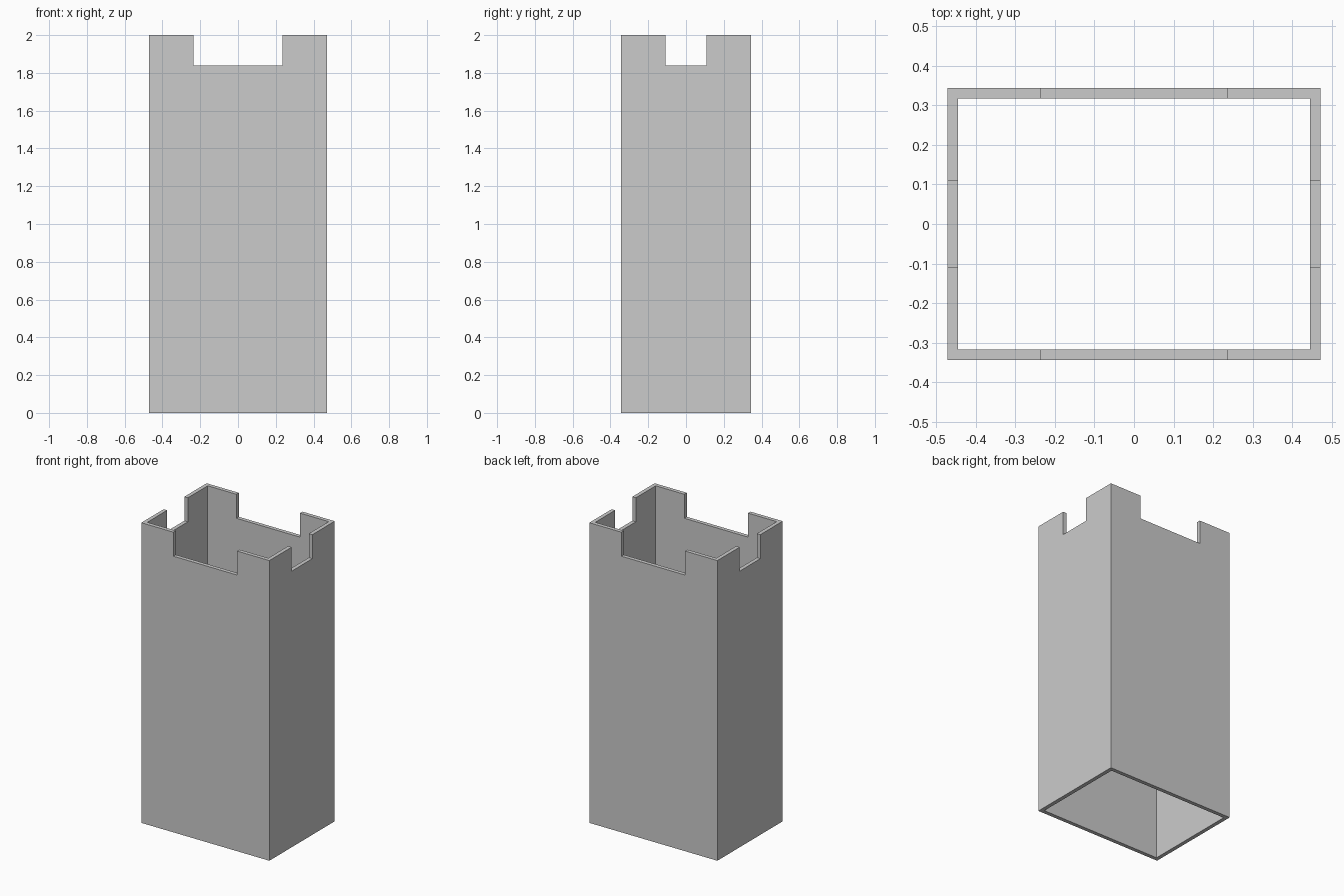
import bpy
import bmesh

# Remove the default cube
cube = bpy.data.objects.get("Cube")
if cube:
    bpy.data.objects.remove(cube, do_unlink=True)

HALF_X, HALF_Y, HEIGHT = 0.472, 0.344, 2.0
NOTCH_X, NOTCH_Y, NOTCH_Z = 0.235, 0.109, 1.84
WALL = 0.026

# Plain grey
grey = bpy.data.materials.new("plain_grey")
grey.use_nodes = True
colour = (0.6, 0.6, 0.6, 1.0)
grey.diffuse_color = colour
grey.node_tree.nodes["Principled BSDF"].inputs["Base Color"].default_value = colour

# Counter-clockwise outline: three points around each corner
outline = []
for sx, sy in ((1, -1), (1, 1), (-1, 1), (-1, -1)):
    corner = [(sx * NOTCH_X, sy * HALF_Y),
              (sx * HALF_X, sy * HALF_Y),
              (sx * HALF_X, sy * NOTCH_Y)]
    outline += corner if sx * sy < 0 else corner[::-1]

bm = bmesh.new()
count = len(outline)


def ring(z):
    return [bm.verts.new((x, y, z)) for x, y in outline]


def add_face(lower, upper, i):
    j = (i + 1) % count
    bm.faces.new((lower[i], lower[j], upper[j], upper[i]))


# Walls up to the notches, then raised corners
base, sill, top = ring(0), ring(NOTCH_Z), ring(HEIGHT)
for i in range(count):
    add_face(base, sill, i)
    if i % 3 != 2:
        add_face(sill, top, i)

mesh = bpy.data.meshes.new("notched_tower")
bm.to_mesh(mesh)
bm.free()
mesh.materials.append(grey)
tower = bpy.data.objects.new("notched_tower", mesh)
bpy.context.collection.objects.link(tower)

# Wall thickness grows inward, open at top and bottom
shell = tower.modifiers.new("wall_thickness", 'SOLIDIFY')
shell.thickness = WALL
shell.offset = -1
shell.use_even_offset = True
